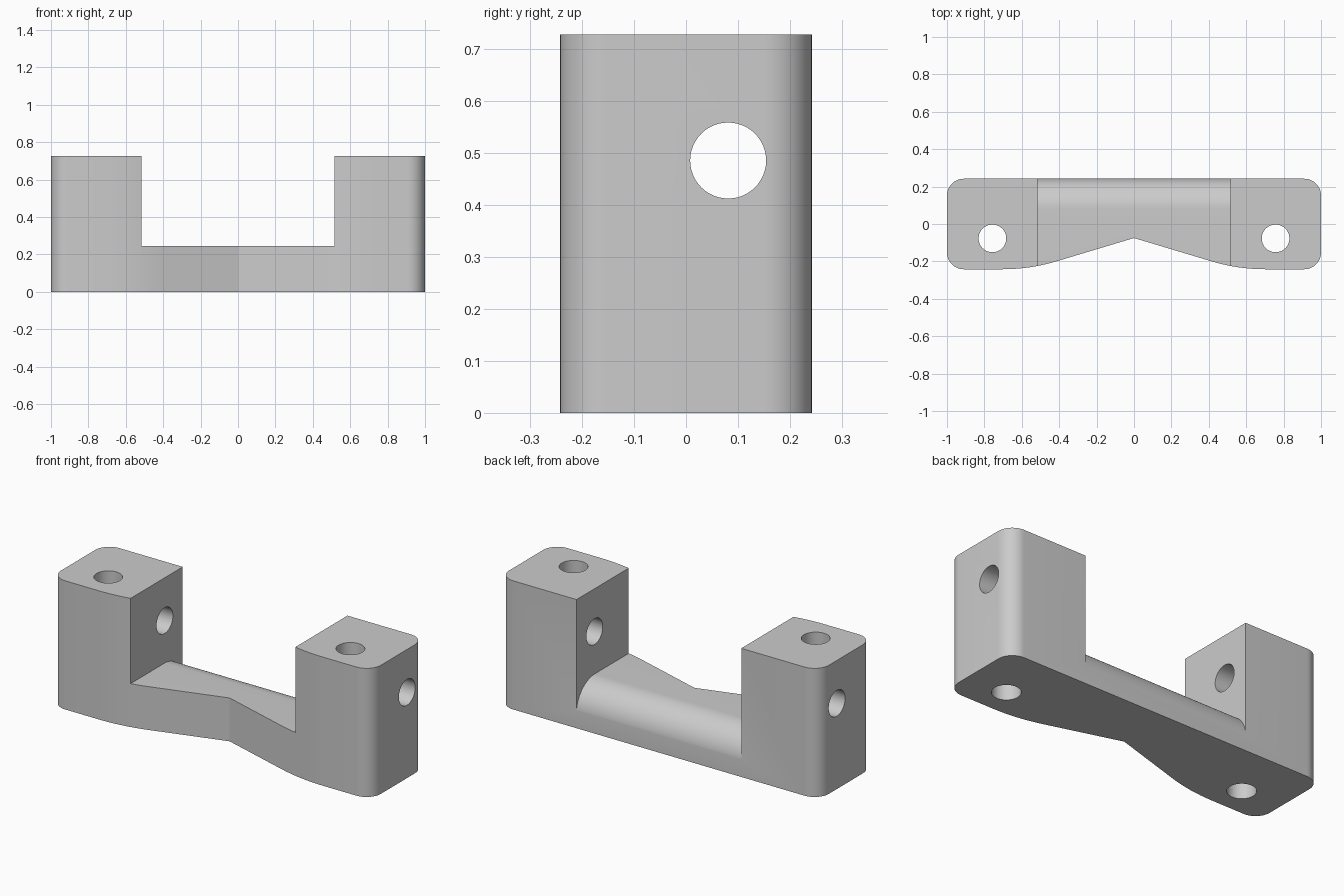
import bpy
import bmesh
from math import atan, cos, sin, radians, tan
from mathutils import Vector

cube = bpy.data.objects.get("Cube")
if cube:
    bpy.data.objects.remove(cube, do_unlink=True)

HALF_Y = 0.242
HEIGHT = 0.727
BRIDGE_Z = 0.245
INNER_X = 0.515
CORNER = 0.09

grey = bpy.data.materials.new("plain grey")
grey.use_nodes = True
grey.diffuse_color = (0.6, 0.6, 0.6, 1)
grey.node_tree.nodes["Principled BSDF"].inputs["Base Color"].default_value = (0.6, 0.6, 0.6, 1)


def arc(cx, cy, r, start, end, steps):
    """Points along an arc, angles in radians."""
    angles = [start + (end - start) * i / steps for i in range(steps + 1)]
    return [(cx + r * cos(a), cy + r * sin(a)) for a in angles]


def prism(name, points, sweep):
    """Extrude a closed loop of 3D points along a sweep vector."""
    bm = bmesh.new()
    face = bm.faces.new([bm.verts.new(p) for p in points])
    result = bmesh.ops.extrude_face_region(bm, geom=[face])
    moved = [v for v in result["geom"] if isinstance(v, bmesh.types.BMVert)]
    bmesh.ops.translate(bm, verts=moved, vec=Vector(sweep))
    bmesh.ops.recalc_face_normals(bm, faces=bm.faces)
    mesh = bpy.data.meshes.new(name)
    bm.to_mesh(mesh)
    bm.free()
    mesh.materials.append(grey)
    obj = bpy.data.objects.new(name, mesh)
    bpy.context.collection.objects.link(obj)
    return obj


def cut(target, cutter):
    """Subtract the cutter, then discard it."""
    cutter.hide_render = True
    mod = target.modifiers.new("cut", "BOOLEAN")
    mod.operation = "DIFFERENCE"
    mod.solver = "EXACT"
    mod.object = cutter
    bpy.context.view_layer.objects.active = target
    bpy.ops.object.modifier_apply(modifier=mod.name)
    bpy.data.objects.remove(cutter, do_unlink=True)


# Plan outline: V notch in front blending into rounded ends
notch_y, slope, blend = -0.075, 0.3, 1.0
tilt = atan(slope)
blend_x = (HALF_Y + notch_y) / slope + blend * tan(tilt / 2)
cx, cy = 1 - CORNER, HALF_Y - CORNER
right_half = arc(blend_x, blend - HALF_Y, blend, radians(-90) - tilt, radians(-90), 8)
right_half += arc(cx, -cy, CORNER, radians(-90), 0, 12)
right_half += arc(cx, cy, CORNER, 0, radians(90), 12)
outline = [(0, notch_y)] + right_half + [(-x, y) for x, y in reversed(right_half)]
bracket = prism("bracket_body", [(x, y, 0) for x, y in outline], (0, 0, HEIGHT))

# Channel between the two posts, leaving a bridge with a rounded back edge
round_r = 0.163
channel = [(-0.5, 1), (-0.5, BRIDGE_Z)]
channel += arc(0.08, BRIDGE_Z - round_r, round_r, radians(90), 0, 20)
channel += [(0.5, BRIDGE_Z - round_r), (0.5, 1)]
cut(bracket, prism("channel_cutter", [(-INNER_X, y, z) for y, z in channel], (2 * INNER_X, 0, 0)))

# Vertical bolt holes through the posts
for side in (-1, 1):
    ring = arc(side * 0.757, -0.077, 0.074, 0, radians(360), 48)[:-1]
    cut(bracket, prism("bolt_hole_cutter", [(x, y, -0.5) for x, y in ring], (0, 0, 2)))

# Cross hole running through both posts
ring = arc(0.081, 0.485, 0.073, 0, radians(360), 48)[:-1]
cut(bracket, prism("cross_hole_cutter", [(-1.5, y, z) for y, z in ring], (3, 0, 0)))

# Smooth curves, sharp edges
bpy.ops.object.select_all(action="DESELECT")
bracket.select_set(True)
bpy.context.view_layer.objects.active = bracket
bpy.ops.object.shade_smooth_by_angle(angle=radians(15))
